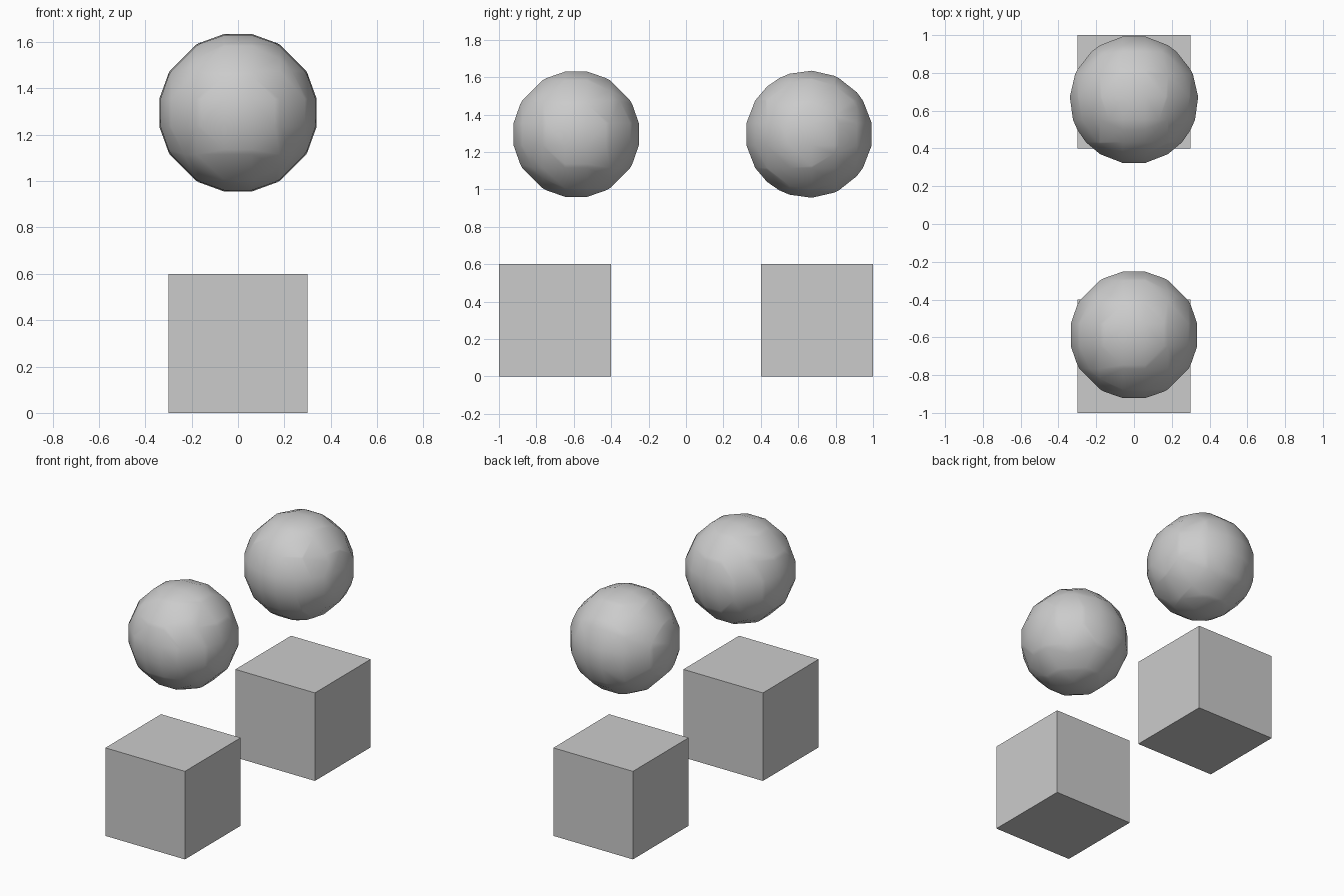
import bpy

if "Cube" in bpy.data.objects:
    bpy.data.objects.remove(bpy.data.objects["Cube"])

S = 0.3  # overall scale of the scene's default-sized primitives

# Two cubes on the ground
for name, y in (("front_cube", -0.7), ("back_cube", 0.7)):
    bpy.ops.mesh.primitive_cube_add(size=2 * S, location=(0, y, S))
    bpy.context.object.name = name

# Floating balls: two coarse blobs polygonised on one shared lattice
bpy.ops.object.metaball_add(type='BALL', radius=1, location=(0, 0, 0))
ob = bpy.context.object
data = ob.data
data.resolution = data.render_resolution = 0.4
data.threshold = 0.6
for e in list(data.elements):
    data.elements.remove(e)
for y in (0, 4.15):
    e = data.elements.new(type='BALL')
    e.co = (0, y, 0)
    e.radius = 2
    e.stiffness = 2
bpy.ops.object.convert(target='MESH')

# Bring to size and place above the cubes
ob = bpy.context.object
ob.name = "floating_balls"
ob.scale = (S, S, S)
ob.location = (0, -0.587, 1.295)
bpy.ops.object.select_all(action='DESELECT')
ob.select_set(True)
bpy.context.view_layer.objects.active = ob
bpy.ops.object.transform_apply(location=True, rotation=True, scale=True)
bpy.ops.object.shade_smooth()
